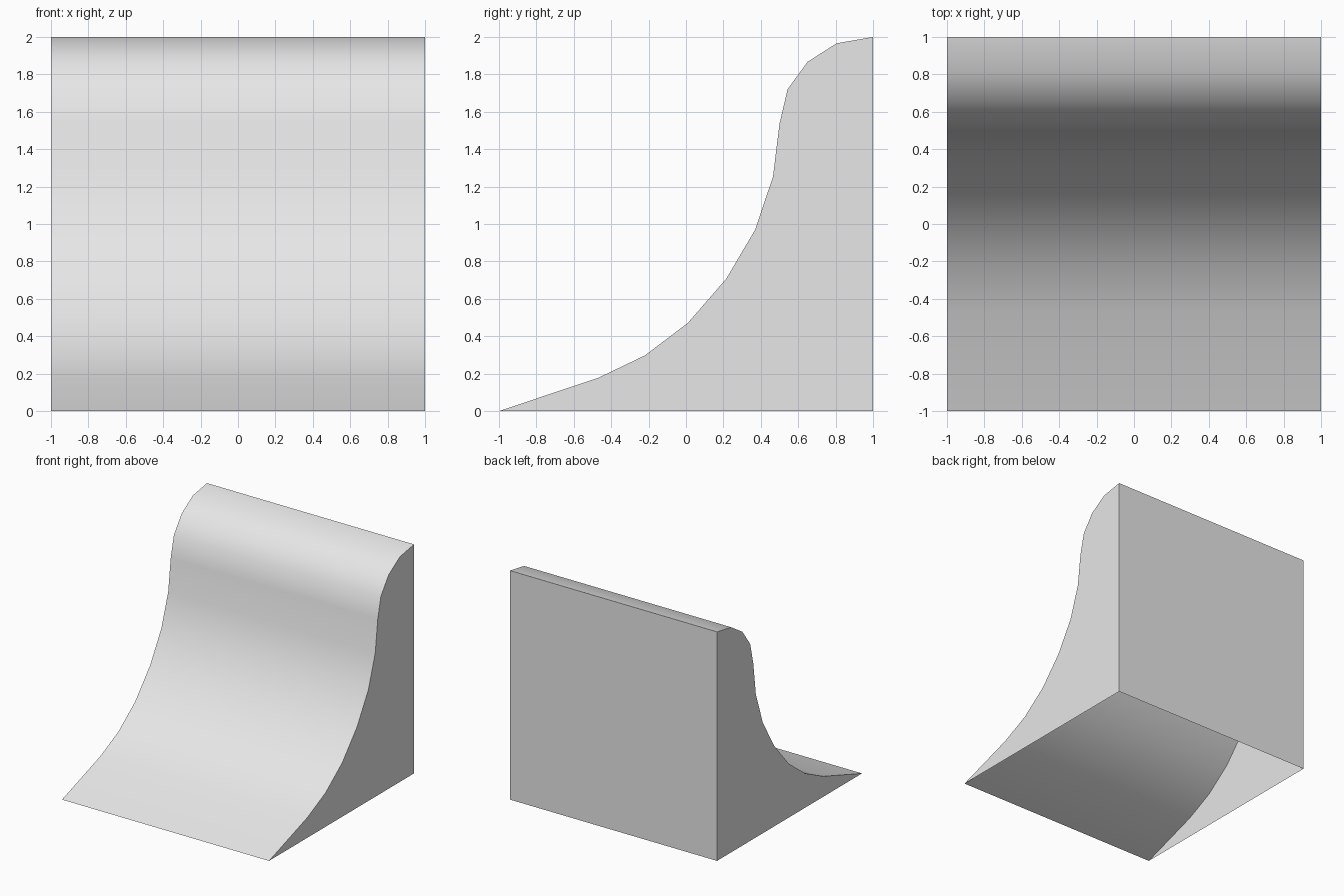
import bpy
import bmesh
from math import radians

cube = bpy.data.objects.get("Cube")
if cube:
    bpy.data.objects.remove(cube, do_unlink=True)

# Single grey material
grey = bpy.data.materials.new("light grey")
grey.use_nodes = True
colour = (0.8, 0.8, 0.8, 1)
grey.diffuse_color = colour
grey.node_tree.nodes["Principled BSDF"].inputs["Base Color"].default_value = colour

# Side profile of the sloping surface as (y, z), from front foot to top back edge
profile = [(-1, 0), (-0.47, 0.177), (-0.22, 0.297), (0.01, 0.471),
           (0.215, 0.707), (0.37, 0.97), (0.465, 1.253), (0.5, 1.537),
           (0.543, 1.72), (0.65, 1.867), (0.805, 1.966), (1, 2)]

bm = bmesh.new()
right = [bm.verts.new((-1, y, z)) for y, z in profile + [(1, 0)]]
left = [bm.verts.new((1, y, z)) for y, z in profile + [(1, 0)]]

# Curved slope and back wall; the underside stays open
for i in range(len(profile)):
    bm.faces.new((right[i], left[i], left[i + 1], right[i + 1]))

# Flat side walls
bm.faces.new(right)
bm.faces.new(left[::-1])
bmesh.ops.recalc_face_normals(bm, faces=bm.faces)
if sum(f.normal.x * f.calc_center_median().x for f in bm.faces) < 0:
    bmesh.ops.reverse_faces(bm, faces=bm.faces)

mesh = bpy.data.meshes.new("curved_ramp")
bm.to_mesh(mesh)
bm.free()
mesh.materials.append(grey)
ramp = bpy.data.objects.new("curved_ramp", mesh)
bpy.context.collection.objects.link(ramp)

# Smooth slope with sharp outer edges
bpy.ops.object.select_all(action="DESELECT")
ramp.select_set(True)
bpy.context.view_layer.objects.active = ramp
bpy.ops.object.shade_smooth_by_angle(angle=radians(35))
